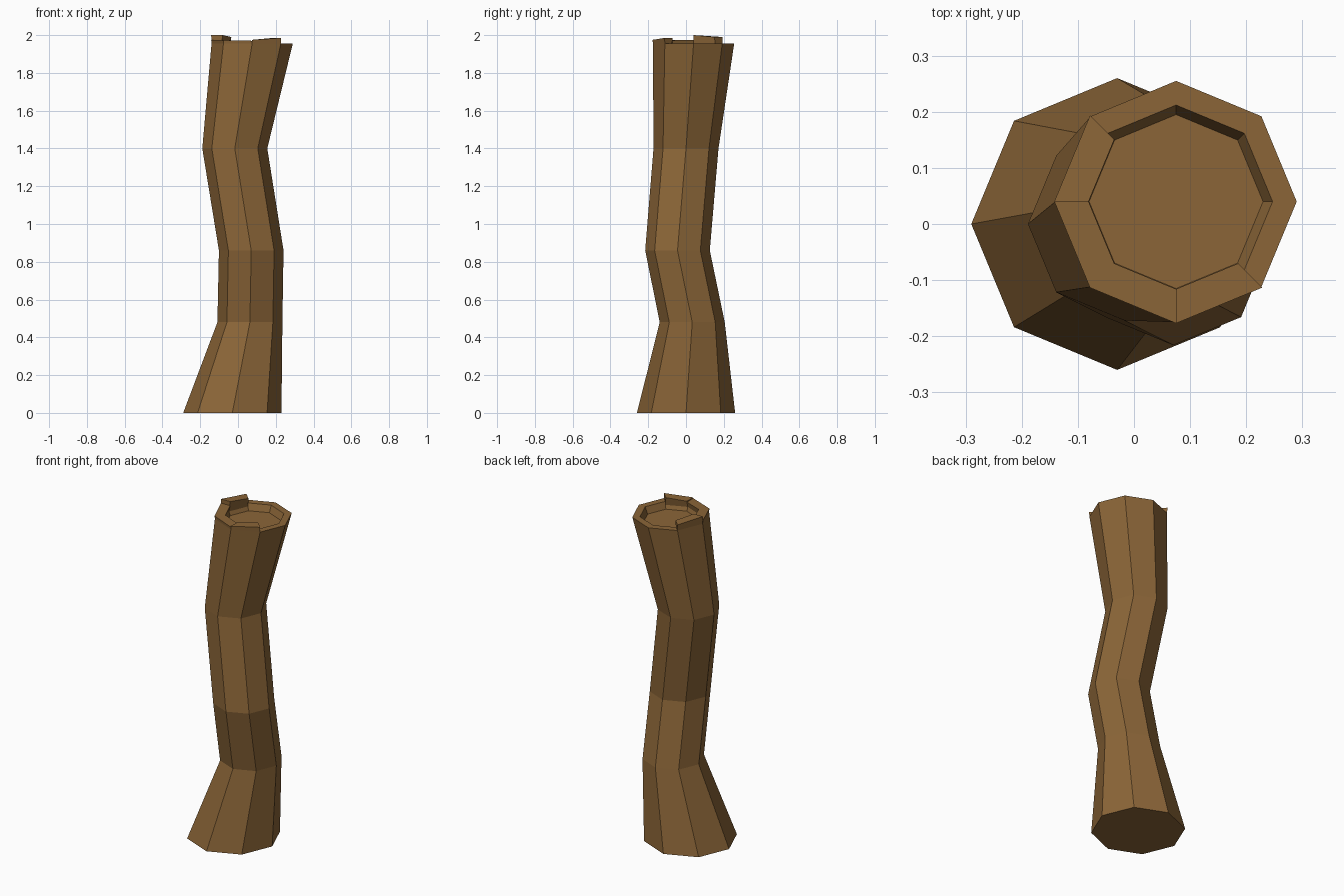
import bpy, bmesh, math

if "Cube" in bpy.data.objects:
    bpy.data.objects.remove(bpy.data.objects["Cube"])

# Bark colour, used for the whole trunk
bark = bpy.data.materials.new("bark brown")
bark.diffuse_color = (0.258, 0.131, 0.039, 1)
bark.use_nodes = True
bark.node_tree.nodes["Principled BSDF"].inputs["Base Color"].default_value = bark.diffuse_color

SIDES = 8
TOP = (0.075, 0.04)      # centre of the broken top
RIM_Z = 1.955


def corner(cx, cy, r, i):
    a = math.tau * i / SIDES
    return cx + r * math.cos(a), cy + r * math.sin(a)


def finish(bm, name):
    bmesh.ops.recalc_face_normals(bm, faces=bm.faces)
    mesh = bpy.data.meshes.new(name)
    bm.to_mesh(mesh)
    bm.free()
    mesh.materials.append(bark)
    obj = bpy.data.objects.new(name, mesh)
    bpy.context.collection.objects.link(obj)
    return obj


# Crooked trunk: octagon rings (x, y, radius, z), then rim and hollow
rings = [
    (-0.03, 0.0, 0.26, 0.0),
    (0.063, 0.033, 0.172, 0.48),
    (0.07, -0.045, 0.171, 0.86),
    (-0.017, 0.0, 0.172, 1.40),
    (*TOP, 0.215, RIM_Z),
    (*TOP, 0.172, RIM_Z),
    (*TOP, 0.155, 1.915),
]
bm = bmesh.new()
loops = [[bm.verts.new((*corner(x, y, r, i), z)) for i in range(SIDES)]
         for x, y, r, z in rings]
for a, b in zip(loops, loops[1:]):
    for i in range(SIDES):
        j = (i + 1) % SIDES
        bm.faces.new((a[i], a[j], b[j], b[i]))
bm.faces.new(loops[0][::-1])
bm.faces.new(loops[-1])
finish(bm, "trunk")


# Raised splinters on the rim: first corner, last corner, start and end height
def splinter(name, first, last, z0, z1):
    bm = bmesh.new()
    sections = []
    for i in range(first, last + 1):
        z = z0 + (z1 - z0) * (i - first) / (last - first)
        pts = [(0.215, RIM_Z), (0.217, z), (0.156, z), (0.165, RIM_Z - 0.02)]
        sections.append([bm.verts.new((*corner(*TOP, r, i), h)) for r, h in pts])
    for a, b in zip(sections, sections[1:]):
        for k in range(4):
            m = (k + 1) % 4
            bm.faces.new((a[k], a[m], b[m], b[k]))
    bm.faces.new(sections[0])
    bm.faces.new(sections[-1][::-1])
    finish(bm, name)


splinter("tall_rim_splinter", 3, 4, 1.99, 2.0)
splinter("low_rim_splinter", 4, 6, 1.975, 1.97)
splinter("front_rim_splinter", 6, 7, 1.975, 1.985)
